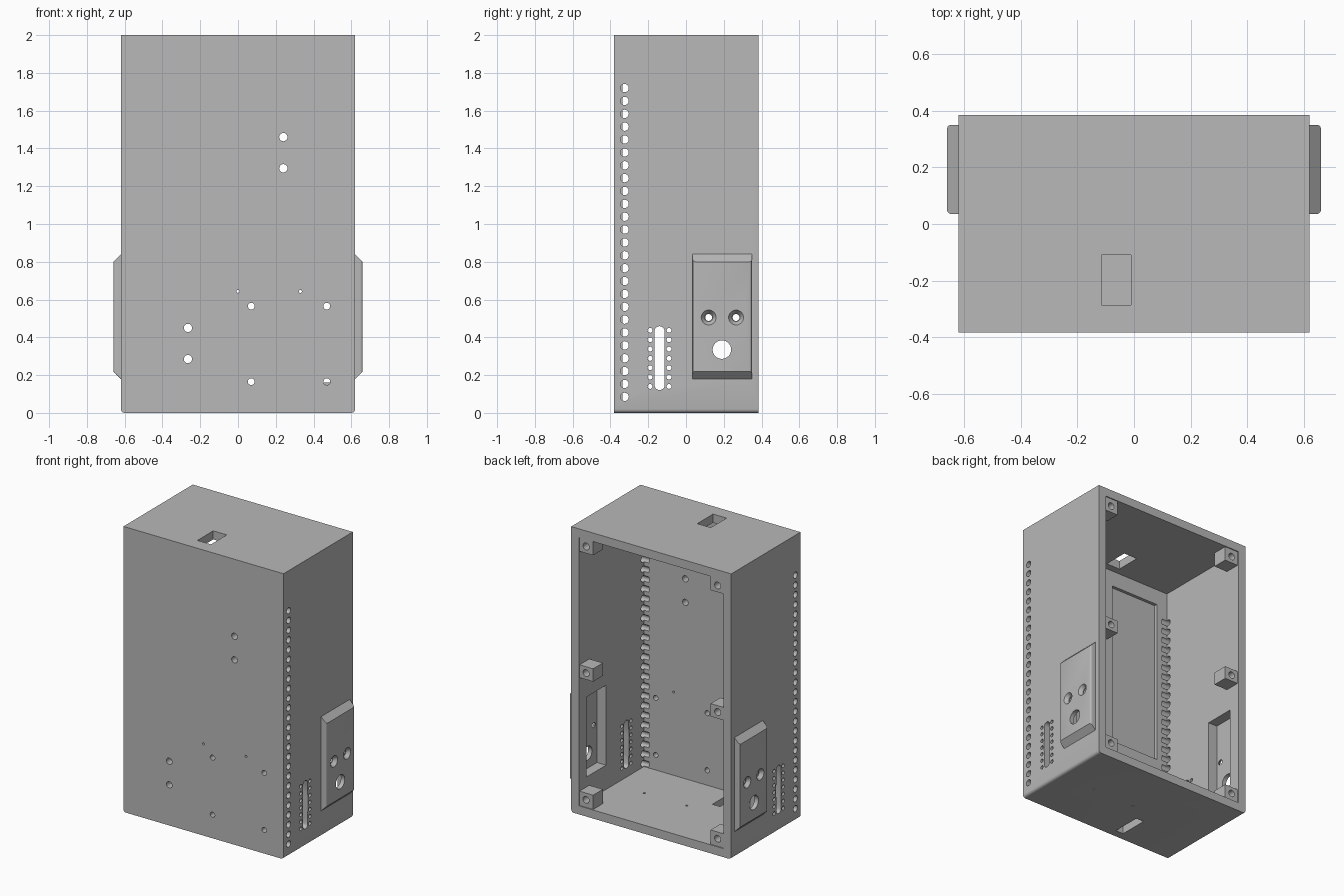
import bpy, bmesh
from mathutils import Vector, Matrix

cube = bpy.data.objects.get("Cube")
if cube:
    bpy.data.objects.remove(cube, do_unlink=True)

grey = bpy.data.materials.new("plain_grey")
grey.use_nodes = True
COLOUR = (0.48, 0.48, 0.48, 1)
grey.diffuse_color = COLOUR
grey.node_tree.nodes["Principled BSDF"].inputs["Base Color"].default_value = COLOUR

W, FRONT, BACK, H = 0.62, -0.382, 0.385, 2.0   # outer shell
WALL = 0.06
IN_X, IN_Y = W - WALL, -0.335                  # inner faces
SIDES = (1, -1)


def box(bm, x, y, z):
    """Box from (low, high) pairs."""
    size = Vector((abs(x[1] - x[0]), abs(y[1] - y[0]), abs(z[1] - z[0])))
    mid = Vector((sum(x), sum(y), sum(z))) / 2
    m = Matrix.Translation(mid) @ Matrix.Diagonal(size).to_4x4()
    bmesh.ops.create_cube(bm, size=1, matrix=m)


def rod(bm, start, end, r1, r2=None, seg=20, stretch=0):
    """Cylinder or cone between two points; stretch makes an upright slot."""
    a, b = Vector(start), Vector(end)
    turn = (b - a).to_track_quat('Z', 'Y').to_matrix().to_4x4()
    verts = bmesh.ops.create_cone(bm, cap_ends=True, segments=seg, radius1=r1,
                                  radius2=r1 if r2 is None else r2,
                                  depth=(b - a).length,
                                  matrix=Matrix.Translation((a + b) / 2) @ turn)["verts"]
    for v in verts:
        if stretch and abs(v.co.z - a.z) > 1e-4:
            v.co.z += stretch if v.co.z > a.z else -stretch


def make(name, bm):
    bmesh.ops.recalc_face_normals(bm, faces=bm.faces)
    mesh = bpy.data.meshes.new(name)
    bm.to_mesh(mesh)
    bm.free()
    ob = bpy.data.objects.new(name, mesh)
    bpy.context.collection.objects.link(ob)
    mesh.materials.append(grey)
    return ob


def combine(target, bm, operation):
    """Apply a boolean with a temporary tool shape."""
    tool = make("tool", bm)
    tool.hide_render = True
    mod = target.modifiers.new("cut", 'BOOLEAN')
    mod.object, mod.operation, mod.solver = tool, operation, 'EXACT'
    bpy.context.view_layer.objects.active = target
    bpy.ops.object.modifier_apply(modifier=mod.name)
    bpy.data.objects.remove(tool, do_unlink=True)


# Outer shell with rounded lower side edges
bm = bmesh.new()
box(bm, (-W, W), (FRONT, BACK), (0, H))
low = [e for e in bm.edges if all(v.co.z < 0.01 for v in e.verts)
       and abs(e.verts[0].co.x - e.verts[1].co.x) < 0.01]
bmesh.ops.bevel(bm, geom=low, offset=0.02, segments=4, profile=0.5, affect='EDGES')
case = make("enclosure", bm)

# Side housings with sloped ends
bm = bmesh.new()
for s in SIDES:
    outline = [(0.58, 0.18), (W, 0.18), (0.66, 0.22), (0.66, 0.8), (W, 0.84), (0.58, 0.84)]
    face = bm.faces.new([bm.verts.new((s * x, 0.035, z)) for x, z in outline])
    new = bmesh.ops.extrude_face_region(bm, geom=[face])["geom"]
    bmesh.ops.translate(bm, vec=(0, 0.315, 0),
                        verts=[v for v in new if isinstance(v, bmesh.types.BMVert)])
rims = [e for e in bm.edges if all(abs(v.co.x) > 0.65 for v in e.verts)
        and abs(e.verts[0].co.z - e.verts[1].co.z) > 0.1]
bmesh.ops.bevel(bm, geom=rims, offset=0.015, segments=3, profile=0.5, affect='EDGES')
combine(case, bm, 'UNION')

# Main cavity, open at the back
bm = bmesh.new()
box(bm, (-IN_X, IN_X), (IN_Y, 0.5), (WALL, H - WALL))
combine(case, bm, 'DIFFERENCE')

# Pockets behind the housings, shallow recess inside the front wall
bm = bmesh.new()
for s in SIDES:
    box(bm, (s * 0.5, s * 0.63), (0.085, 0.3), (0.23, 0.79))
box(bm, (-0.475, -0.1), (-0.357, -0.3), (0.67, 1.83))
# Top opening and floor slot
box(bm, (-0.115, -0.01), (-0.285, -0.11), (1.9, 2.1))
box(bm, (-0.18, -0.12), (-0.325, -0.12), (-0.1, 0.1))
combine(case, bm, 'DIFFERENCE')

# Screw lugs along both back edges
bm = bmesh.new()
for s in SIDES:
    for z in ((0.04, 0.16), (0.955, 1.045), (1.84, 1.96)):
        box(bm, (s * 0.455, s * 0.59), (0.27, 0.378), z)
combine(case, bm, 'UNION')

# Holes
bm = bmesh.new()
for s in SIDES:
    for i in range(25):                                   # long ventilation row
        z = 0.085 + i * 0.0681
        rod(bm, (s * 0.52, -0.325, z), (s * 0.7, -0.325, z), 0.022)
    rod(bm, (s * 0.5, -0.14, 0.29), (s * 0.7, -0.14, 0.29), 0.027, stretch=0.142)
    for i in range(7):                                    # small holes by the slot
        z = 0.14 + i * 0.0495
        for y in (-0.19, -0.09):
            rod(bm, (s * 0.5, y, z), (s * 0.7, y, z), 0.013, seg=14)
    rod(bm, (s * 0.5, 0.19, 0.335), (s * 0.7, 0.19, 0.335), 0.049, seg=32)
    for y in (0.12, 0.265):
        rod(bm, (s * 0.5, y, 0.505), (s * 0.7, y, 0.505), 0.018)
    for z in (0.113, 1.0, 1.887):                         # lug screw holes
        rod(bm, (s * 0.51, 0.3, z), (s * 0.51, 0.45, z), 0.024)
for x, z, r in ((0.24, 1.46, 0.022), (0.24, 1.295, 0.022),
                (-0.265, 0.45, 0.022), (-0.265, 0.285, 0.022),
                (0.07, 0.565, 0.018), (0.47, 0.565, 0.018),
                (0.07, 0.165, 0.018), (0.47, 0.165, 0.018),
                (0, 0.643, 0.008), (0.33, 0.643, 0.008)):
    rod(bm, (x, -0.45, z), (x, -0.3, z), r)
for x in (0, 0.33):                                       # floor pin holes
    rod(bm, (x, -0.01, -0.1), (x, -0.01, 0.1), 0.008, seg=12)
combine(case, bm, 'DIFFERENCE')

# Countersinks on the housings
bm = bmesh.new()
for s in SIDES:
    for y in (0.12, 0.265):
        rod(bm, (s * 0.635, y, 0.505), (s * 0.665, y, 0.505), 0.022, 0.043, seg=28)
combine(case, bm, 'DIFFERENCE')

# One material, crisp edges with smooth hole walls
case.data.materials.clear()
case.data.materials.append(grey)
for p in case.data.polygons:
    p.material_index = 0
bpy.ops.object.select_all(action='DESELECT')
case.select_set(True)
bpy.context.view_layer.objects.active = case
bpy.ops.object.shade_smooth_by_angle()
